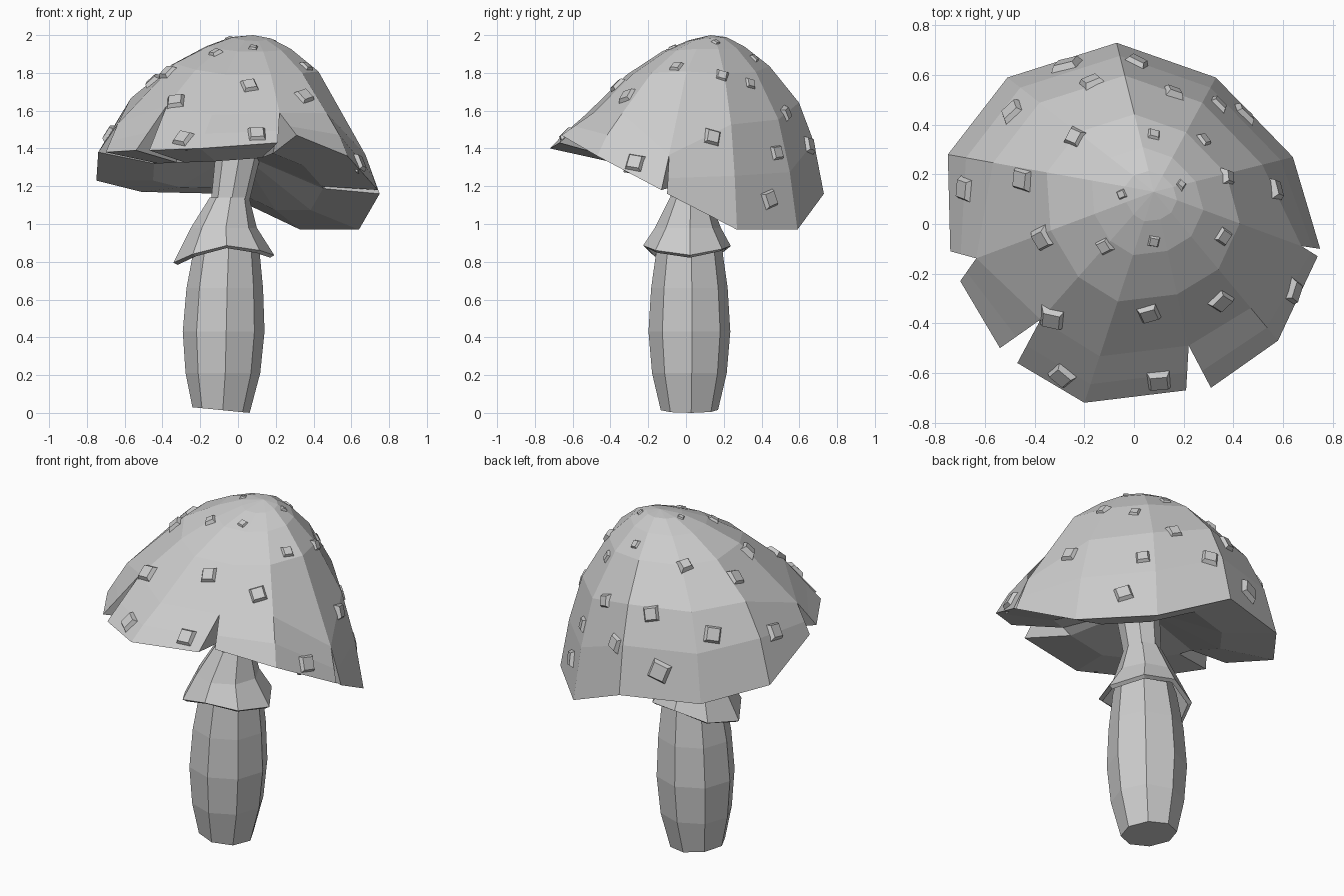
import bpy, bmesh, math, random
from mathutils import Vector, Matrix
from mathutils.bvhtree import BVHTree

random.seed(4)
cube = bpy.data.objects.get("Cube")
if cube:
    bpy.data.objects.remove(cube, do_unlink=True)

grey = bpy.data.materials.new("plain_grey")
grey.use_nodes = True
grey.diffuse_color = (0.6, 0.6, 0.6, 1)
grey.node_tree.nodes["Principled BSDF"].inputs["Base Color"].default_value = grey.diffuse_color


def add_object(name, bm, thickness=0):
    """Turn a bmesh into a flat shaded object, optionally thickened inward."""
    mesh = bpy.data.meshes.new(name)
    bm.to_mesh(mesh)
    bm.free()
    mesh.materials.append(grey)
    obj = bpy.data.objects.new(name, mesh)
    bpy.context.collection.objects.link(obj)
    if thickness:
        mod = obj.modifiers.new("Thickness", 'SOLIDIFY')
        mod.thickness = thickness
        mod.offset = -1
    return obj


def loft(name, rings, sides=8, caps=True, thickness=0):
    """Skin rings given as (x, y, z, radius, tilt, sag), bottom to top."""
    bm = bmesh.new()
    rows = []
    for x, y, z, r, tilt, sag in rings:
        row = []
        for i in range(sides):
            a = math.tau * (i + 0.08) / sides
            c, s = math.cos(a), math.sin(a)
            droop = sag * math.cos(2 * a)
            reach_out = r + droop / 2
            row.append(bm.verts.new((x + reach_out * c, y + reach_out * s,
                                     z + tilt * c - droop)))
        rows.append(row)
    for low, high in zip(rows, rows[1:]):
        for i in range(sides):
            j = (i + 1) % sides
            bm.faces.new((low[i], low[j], high[j], high[i]))
    if caps:
        bm.faces.new(rows[0][::-1])
        bm.faces.new(rows[-1])
    return add_object(name, bm, thickness)


# Stem: barrel-shaped foot with a thinner neck running up into the cap
loft("stem", [(-.09, .018, .015, .152, -.015, 0), (-.08, .018, .21, .198, 0, 0),
              (-.076, .018, .43, .217, 0, 0), (-.07, .018, .66, .203, 0, 0),
              (-.06, .018, .88, .172, 0, 0), (-.045, .02, 1.1, .1, 0, 0),
              (0, .03, 1.36, .12, 0, 0), (.03, .06, 1.6, .12, 0, 0)])

# Skirt: flared collar, drooping at the sides
loft("skirt", [(-.075, .005, .85, .25, .02, .035), (-.075, .01, .98, .175, 0, 0),
               (-.045, .02, 1.14, .105, 0, 0)], caps=False, thickness=.025)

# Cap: columns fan from the crown to four rim flaps, split by notches
crown = Vector((.08, .13, 2))
hub = Vector((0, .05, 1.38))
flaps = [
    [(.75, -.1, 1.16), (.64, .27, .97), (.33, .59, .97), (-.07, .73, 1.16),
     (-.51, .59, 1.17), (-.75, .28, 1.23), (-.74, -.11, 1.38)],
    [(-.7, -.23, 1.38), (-.54, -.5, 1.39)],
    [(-.47, -.56, 1.39), (-.2, -.72, 1.4), (.21, -.67, 1.43)],
    [(.31, -.66, 1.47), (.58, -.47, 1.36), (.74, -.13, 1.18)],
]
reach = (.14, .3, .52, .78)
drop_round = (.013, .075, .2, .43)
drop_steep = (.04, .12, .31, .68)


def column_point(rim, k):
    """Point k along the curve from crown to rim; the front falls faster."""
    d = (rim - crown).xy.normalized()
    w = min(1, max(0, -d.y) ** 2 + .22 * max(0, d.x))
    p = crown.lerp(rim, reach[k])
    level = 1.2 + (rim.z - 1.2) * reach[k]    # the crown ignores rim unevenness
    p.z = crown.z + (level - crown.z) * (drop_round[k] * (1 - w) + drop_steep[k] * w)
    return p, w


bm = bmesh.new()
flaps = [[Vector(p) for p in flap] for flap in flaps]
columns = []    # each: shared upper vertices, then (mid, rim, under) per side
for f, flap in enumerate(flaps):
    for i, rim in enumerate(flap[:-1]):
        first = i == 0
        other = flaps[f - 1][-1] if first else rim
        middle = (rim + other) / 2
        pts = [column_point(middle, k) for k in range(4)]
        inner = [bm.verts.new(p) for p, w in pts]
        base, w = pts[-1]
        if first and abs(middle.x) > .6:
            inner[-1].co = base = base.lerp(middle, .52)
        ends = []
        for r in ([other, rim] if first else [rim]):
            mid = base.lerp(r, .6)
            if not first:
                mid.z += .08 * (1 - w)
            under = r.lerp(hub, .4) - Vector((0, 0, .06))
            ends.append([bm.verts.new(p) for p in (mid, r, under)])
        columns.append((inner, ends))

top = bm.verts.new(crown)
bottom = bm.verts.new(hub)
for n, (inner, ends) in enumerate(columns):
    inner2, ends2 = columns[(n + 1) % len(columns)]
    a = inner + ends[-1]
    b = inner2 + ends2[0]
    bm.faces.new((top, a[0], b[0]))
    for k in range(len(a) - 1):
        bm.faces.new((a[k], a[k + 1], b[k + 1], b[k]))
    bm.faces.new((a[-1], bottom, b[-1]))
    # Cut walls of a notch
    if len(ends) == 2:
        for end in ends:
            bm.faces.new((inner[-1], *end))
        bm.faces.new((inner[-1], ends[0][-1], ends[1][-1]))
        bm.faces.new((bottom, ends[0][-1], ends[1][-1]))
bmesh.ops.recalc_face_normals(bm, faces=bm.faces)
surface = BVHTree.FromBMesh(bm)
add_object("cap", bm)


# Spots: little tapered blocks seated on the cap
def add_spot(name, origin, direction, size):
    hit, normal, _, _ = surface.ray_cast(Vector(origin), Vector(direction))
    if hit is None:
        return
    bm = bmesh.new()
    turn = normal.to_track_quat('Z', 'Y').to_matrix().to_4x4()
    spin = Matrix.Rotation(math.pi / 4 + random.uniform(-.4, .4), 4, 'Z')
    bmesh.ops.create_cone(bm, cap_ends=True, segments=4, radius1=size * .78,
                          radius2=size * .48, depth=size * .42,
                          matrix=Matrix.Translation(hit) @ turn @ spin)
    add_object(name, bm)


from_above = [(-.68, .14), (-.45, .18), (-.37, -.06), (-.12, -.09), (.08, -.07),
              (.36, -.05), (.35, -.31), (.06, -.36), (-.33, -.38), (-.29, -.61),
              (.1, -.63), (.64, -.27), (.57, .14), (.38, .19), (.28, .34),
              (.16, .53), (.08, .36), (-.24, .35), (-.17, .57), (-.49, .45),
              (.01, .65), (.34, .48), (.19, .16), (-.05, .12)]
for n, (x, y) in enumerate(from_above):
    away = math.hypot(x - crown.x, y - crown.y)
    add_spot(f"spot_{n + 1}", (x, y, 3), (0, 0, -1), min(.1, .02 + .14 * away))

add_spot("side_spot", (3, .44, 1.13), (-1, 0, 0), .1)
add_spot("back_spot", (-.27, 3, 1.32), (0, -1, 0), .12)
